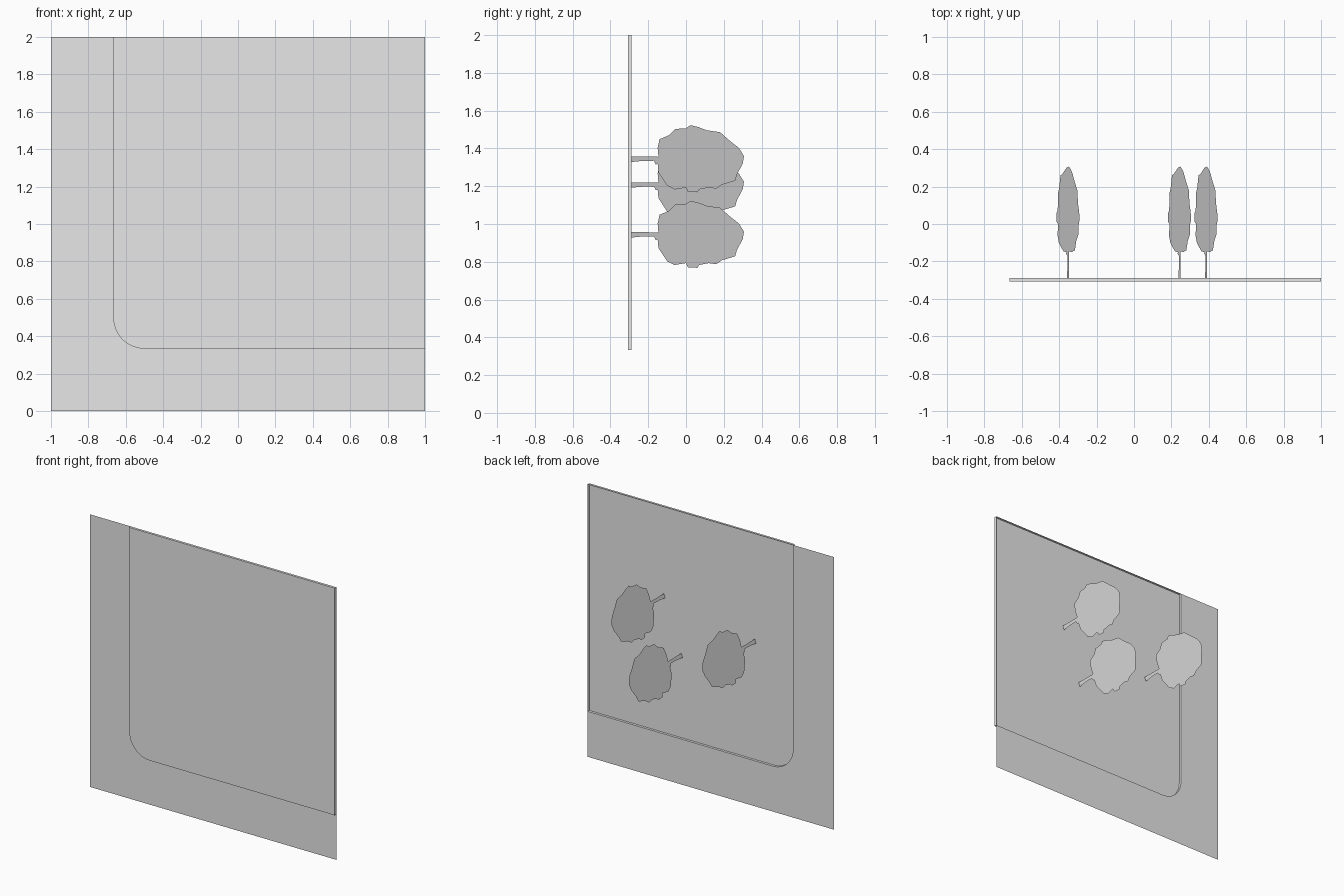
import bpy
import bmesh
import math

if "Cube" in bpy.data.objects:
    bpy.data.objects.remove(bpy.data.objects["Cube"], do_unlink=True)

grey = bpy.data.materials.new("plain_grey")
grey.use_nodes = True
grey.diffuse_color = (0.8, 0.8, 0.8, 1)
grey.node_tree.nodes["Principled BSDF"].inputs["Base Color"].default_value = (0.8, 0.8, 0.8, 1)

FRONT, BACK = -0.307, -0.289
LEFT, LOW, RADIUS = -2 / 3, 1 / 3, 1 / 6


def make_object(name, bm):
    mesh = bpy.data.meshes.new(name)
    bm.to_mesh(mesh)
    bm.free()
    mesh.materials.append(grey)
    obj = bpy.data.objects.new(name, mesh)
    bpy.context.collection.objects.link(obj)
    return obj


def add_ring(bm, points, y):
    return [bm.verts.new((x, y, z)) for x, z in points]


# Panel edge from the right side, round the lower corner, up to the top
STEPS = 12
edge = [(1, LOW)]
for i in range(STEPS + 1):
    a = math.pi / 2 * i / STEPS
    edge.append((LEFT + RADIUS - RADIUS * math.sin(a),
                 LOW + RADIUS - RADIUS * math.cos(a)))
edge.append((LEFT, 2))

# Thin sheet surrounding the panel on the left and below
bm = bmesh.new()
bm.faces.new(add_ring(bm, [(-1, 2), (-1, 0), (1, 0)] + edge, BACK))
make_object("backing_sheet", bm)

# Panel raised towards the front, open at the back
bm = bmesh.new()
outline = edge + [(1, 2)]
front, back = add_ring(bm, outline, FRONT), add_ring(bm, outline, BACK)
bm.faces.new(front[::-1])
for i in range(len(outline)):
    j = (i + 1) % len(outline)
    bm.faces.new((front[i], front[j], back[j], back[i]))
bmesh.ops.recalc_face_normals(bm, faces=bm.faces)
if next(f for f in bm.faces if len(f.verts) > 4).normal.y > 0:
    bmesh.ops.reverse_faces(bm, faces=bm.faces)
make_object("raised_panel", bm)

# Tree outline in hundredths: distance from the panel, offset from the trunk
TRUNK = [(-30, -1.6), (-24, -1), (-17, -0.8), (-16, -2.8)]
CROWN = [(-15, -2.4), (-14.6, -7), (-12, -11), (-10, -14), (-6, -16),
         (0, -15), (1, -17.2), (6, -17.5), (7, -16), (12, -15), (16, -15.6),
         (19, -13.5), (26, -11.4), (27, -8), (30, -2.4), (30.7, 1.6),
         (28, 6), (23.5, 9.5), (18, 14.3), (11, 15.3), (6.6, 17), (2.4, 18),
         (0, 16.4), (-5.6, 16), (-9, 12.7), (-14, 10.6), (-15, 6)]
TRUNK_TOP = [(-14.6, 1.3), (-30, 1.4)]
LEAN = 0.35

# Flat leaning trees standing out from the back of the panel
for n, (x, z) in enumerate([(0.385, 1.343), (0.243, 0.943), (-0.353, 1.207)]):
    bm = bmesh.new()
    verts = [bm.verts.new((x + LEAN * h / 100, y / 100, z + h / 100))
             for y, h in TRUNK + CROWN + TRUNK_TOP]
    bm.faces.new(verts)
    bmesh.ops.triangulate(bm, faces=bm.faces[:])
    make_object("flat_tree_%d" % (n + 1), bm)
